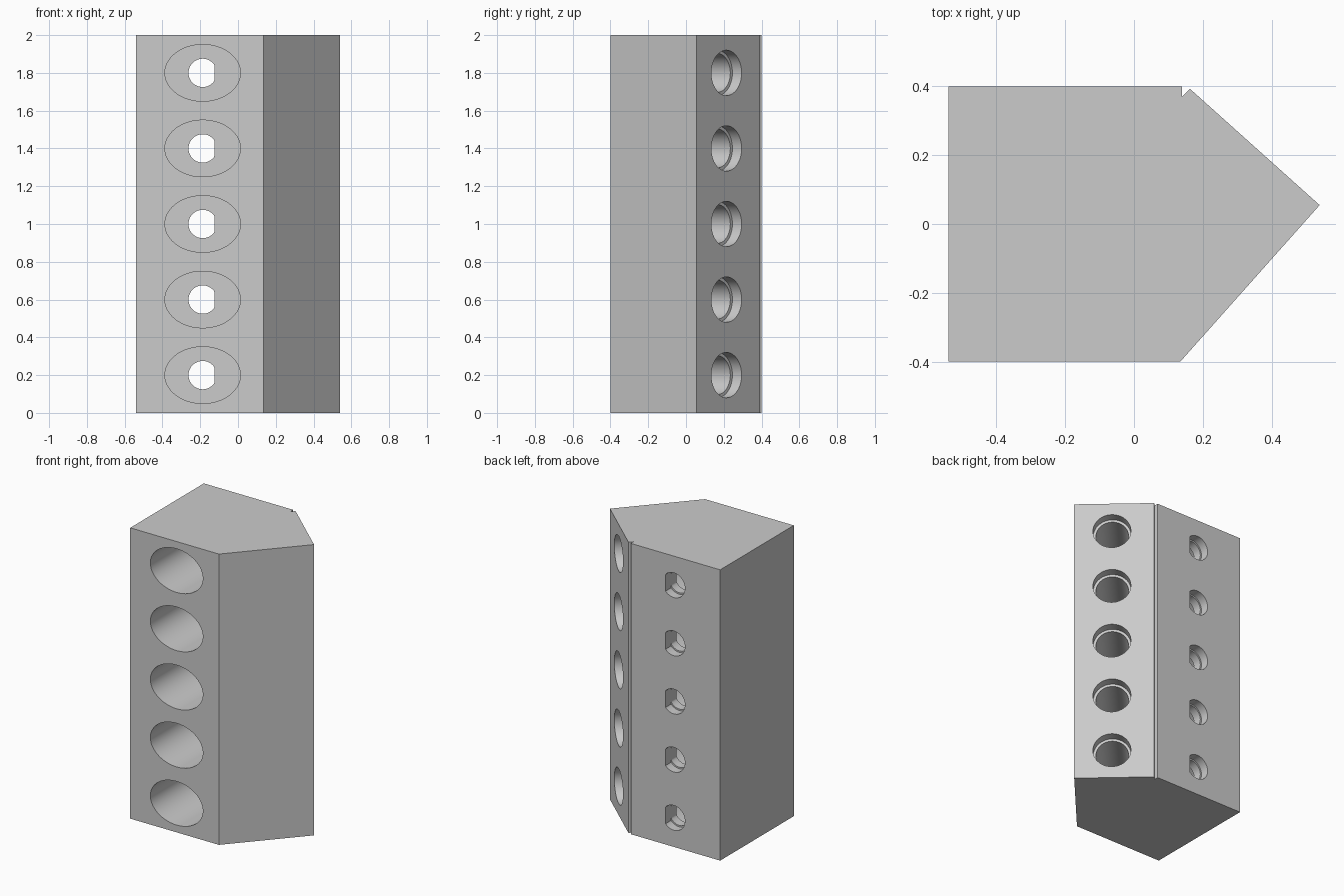
import bpy, bmesh, math
from mathutils import Vector

cube = bpy.data.objects.get("Cube")
if cube:
    bpy.data.objects.remove(cube, do_unlink=True)

grey = bpy.data.materials.new("light_grey")
grey.use_nodes = True
colour = (0.6, 0.6, 0.6, 1)
grey.diffuse_color = colour
grey.node_tree.nodes["Principled BSDF"].inputs["Base Color"].default_value = colour

HEIGHT = 2.0
LEVELS = [0.2 + 0.4 * i for i in range(5)]
SIDES = 64


def to_object(name, bm):
    bmesh.ops.recalc_face_normals(bm, faces=bm.faces)
    mesh = bpy.data.meshes.new(name)
    bm.to_mesh(mesh)
    bm.free()
    obj = bpy.data.objects.new(name, mesh)
    bpy.context.collection.objects.link(obj)
    mesh.materials.append(grey)
    return obj


def hole_row(name, origin, axis, start, end, width, height, flat=9.0):
    """One bore per level along a horizontal axis; flat trims one side."""
    bm = bmesh.new()
    axis = Vector((*axis, 0)).normalized()
    side = Vector((axis.y, -axis.x, 0))
    for z in LEVELS:
        rings = []
        for t in (start, end):
            ring = []
            for i in range(SIDES):
                a = 2 * math.pi * (i + 0.5) / SIDES
                p = Vector((*origin, z)) + axis * t + side * min(width * math.cos(a), flat)
                p.z += height * math.sin(a)
                ring.append(bm.verts.new(p))
            rings.append(ring)
            bm.faces.new(ring)
        for i in range(SIDES):
            j = (i + 1) % SIDES
            bm.faces.new((rings[0][i], rings[0][j], rings[1][j], rings[1][i]))
    cutter = to_object(name, bm)
    cutter.hide_render = True
    return cutter


# Block body: extruded outline with a pointed side and a small groove
outline = [(-0.54, -0.4), (0.135, -0.4), (0.54, 0.055), (0.163, 0.393),
           (0.14, 0.37), (0.14, 0.4), (-0.54, 0.4)]
bm = bmesh.new()
base = bm.faces.new([bm.verts.new((x, y, 0)) for x, y in outline])
top = bmesh.ops.extrude_face_region(bm, geom=[base])["geom"]
bmesh.ops.translate(bm, vec=(0, 0, HEIGHT),
                    verts=[v for v in top if isinstance(v, bmesh.types.BMVert)])
body = to_object("terminal_body", bm)

# Oval front sockets, flat-sided rear bores and stepped angled screw wells
wire, back = (-0.187, 0), (0, 1)
screw, inward = (0.362, 0.214), (-0.668, -0.744)
cutters = [
    hole_row("front_socket_cutter", wire, back, -0.5, 0.28, 0.2, 0.15),
    hole_row("rear_recess_cutter", wire, back, 0.34, 0.5, 0.085, 0.085, 0.062),
    hole_row("rear_bore_cutter", wire, back, 0.2, 0.5, 0.075, 0.075, 0.062),
    hole_row("screw_recess_cutter", screw, inward, -0.06, 0.065, 0.12, 0.12),
    hole_row("screw_bore_cutter", screw, inward, -0.06, 0.62, 0.103, 0.103),
]
for cutter in cutters:
    mod = body.modifiers.new(cutter.name, 'BOOLEAN')
    mod.operation = 'DIFFERENCE'
    mod.solver = 'EXACT'
    mod.object = cutter

# Bake the cuts and drop the cutters
graph = bpy.context.evaluated_depsgraph_get()
body_mesh = bpy.data.meshes.new_from_object(body.evaluated_get(graph))
body.modifiers.clear()
body.data = body_mesh
for cutter in cutters:
    bpy.data.objects.remove(cutter, do_unlink=True)

bpy.ops.object.select_all(action='DESELECT')
body.select_set(True)
bpy.context.view_layer.objects.active = body
bpy.ops.object.shade_smooth_by_angle(angle=math.radians(30))
